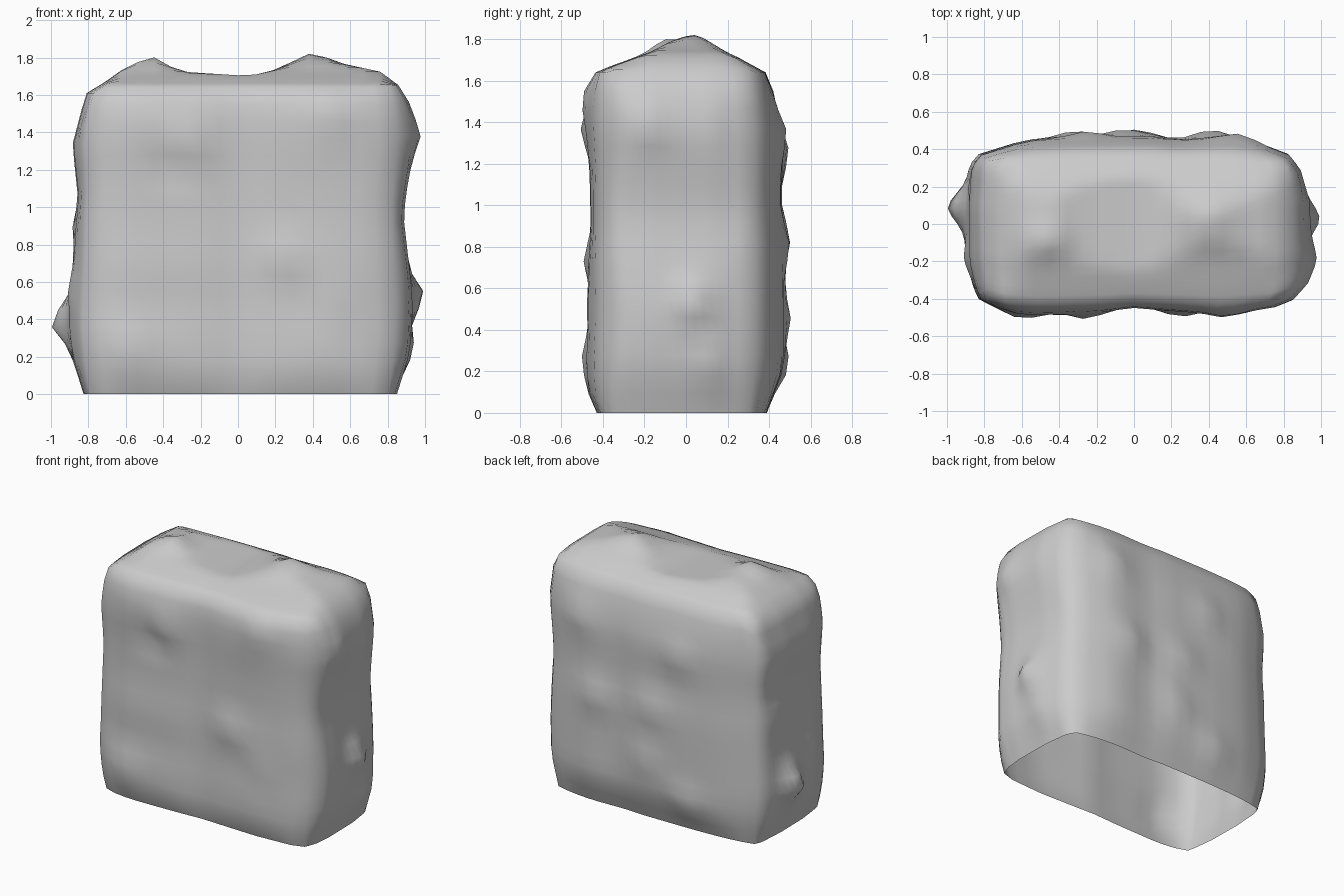
import bpy, bmesh, math
from mathutils import Vector

# Outline profiles: (position, extent) pairs round the block
LEFT_Z = [(0, .83), (.2, .89), (.38, .92), (.7, .89), (.97, .875), (1.1, .86), (1.4, .89), (1.6, .84), (1.7, .81)]
RIGHT_Z = [(0, .85), (.23, .92), (.5, .935), (.66, .92), (.97, .885), (1.1, .9), (1.4, .95), (1.6, .91), (1.7, .85)]
LEFT_Y = [(-.45, .83), (-.38, .86), (-.2, .9), (.1, .91), (.38, .88), (.45, .83)]
RIGHT_Y = [(-.45, .85), (-.36, .92), (-.2, .95), (.15, .94), (.36, .89), (.45, .83)]
FRONT_Z = [(0, .43), (.1, .47), (.25, .485), (.5, .465), (.7, .475), (.95, .46), (1.2, .465), (1.45, .49), (1.57, .485), (1.7, .43)]
BACK_Z = [(0, .39), (.23, .475), (.5, .475), (.82, .48), (1.05, .46), (1.36, .47), (1.6, .42), (1.7, .38)]
FRONT_X = [(-.93, .4), (-.75, .475), (-.6, .49), (-.25, .475), (0, .45), (.2, .465), (.5, .485), (.8, .45), (.93, .4)]
BACK_X = [(-.93, .37), (-.65, .45), (-.35, .475), (.1, .48), (.25, .455), (.55, .475), (.7, .45), (.93, .37)]
TOP_X = [(-.93, 1.6), (-.85, 1.64), (-.7, 1.73), (-.48, 1.77), (-.36, 1.725), (0, 1.705), (.13, 1.71), (.4, 1.79), (.55, 1.77), (.8, 1.73), (.93, 1.64)]
TOP_Y = [(-.45, 1.64), (-.38, 1.67), (-.2, 1.73), (-.08, 1.78), (.05, 1.79), (.3, 1.71), (.45, 1.64)]

# Knobs and hollows per face: (a, b, height, spread)
FRONT = [(-.6, .25, .025, .11), (.5, 1.52, .025, .1), (-.25, 1.35, .035, .09), (-.36, 1.21, -.03, .07),
         (.24, .74, .035, .1), (.52, .5, .02, .09)]                              # x, z
BACK = [(.4, .8, .035, .1), (.55, 1.36, .03, .1), (-.25, 1.25, .03, .1),
        (-.32, .22, .035, .1), (0, .45, .03, .1), (-.05, .84, .03, .1)]          # x, z
LEFT = [(.09, .38, .09, .1), (-.2, .55, .02, .1), (.2, .9, .02, .1)]             # y, z
RIGHT = [(.03, .53, .07, .09), (-.2, 1.4, .03, .11), (.1, .24, .025, .1)]        # y, z
LID = [(-.48, -.08, .04, .1), (.4, .05, .035, .12)]                              # x, y


def lerp(profile, t):
    if t <= profile[0][0]:
        return profile[0][1]
    for (a, fa), (b, fb) in zip(profile, profile[1:]):
        if t <= b:
            return fa + (fb - fa) * (t - a) / (b - a)
    return profile[-1][1]


def blend(p, q, s, t):
    a, b = lerp(p, s), lerp(q, t)
    peak = max(max(e for _, e in p), max(e for _, e in q))
    return .5 * (min(a, b) + a * b / peak)


def bumps(table, a, b):
    return sum(h * math.exp(-((a - p) ** 2 + (b - q) ** 2) / (s * s)) for p, q, h, s in table)


# Block grid, open underneath
bm = bmesh.new()
bmesh.ops.create_cube(bm, size=2)
bottom = [f for f in bm.faces if f.normal.z < -.5]
bmesh.ops.delete(bm, geom=bottom, context='FACES_ONLY')
bmesh.ops.subdivide_edges(bm, edges=bm.edges[:], cuts=17, use_grid_fill=True)

# Push every point out to the weathered outline, then add knobs
for v in bm.verts:
    u, s, w = v.co.x, v.co.y, (v.co.z + 1) / 2
    x, y, z = u * .91, s * .45, w * 1.69
    side = (LEFT_Z, LEFT_Y) if u < 0 else (RIGHT_Z, RIGHT_Y)
    face = (FRONT_Z, FRONT_X) if s < 0 else (BACK_Z, BACK_X)
    nx = u * blend(side[0], side[1], z, y)
    ny = s * blend(face[0], face[1], z, x)
    nz = w * min(lerp(TOP_X, x), lerp(TOP_Y, y))
    # Inner points follow the face nearest to them
    if abs(s) > .99:
        ny += s * bumps(FRONT if s < 0 else BACK, nx, nz)
    if abs(u) > .99:
        nx += u * bumps(LEFT if u < 0 else RIGHT, ny, nz)
    if w > .99:
        nz += bumps(LID, nx, ny)
    v.co = (min(max(nx, -1), 1), min(max(ny, -.51), .51), min(nz, 1.82))

for f in bm.faces:
    f.smooth = True
bmesh.ops.recalc_face_normals(bm, faces=bm.faces[:])
mesh = bpy.data.meshes.new("rock_block")
bm.to_mesh(mesh)
bm.free()
rock = bpy.data.objects.new("rock_block", mesh)
bpy.context.collection.objects.link(rock)
